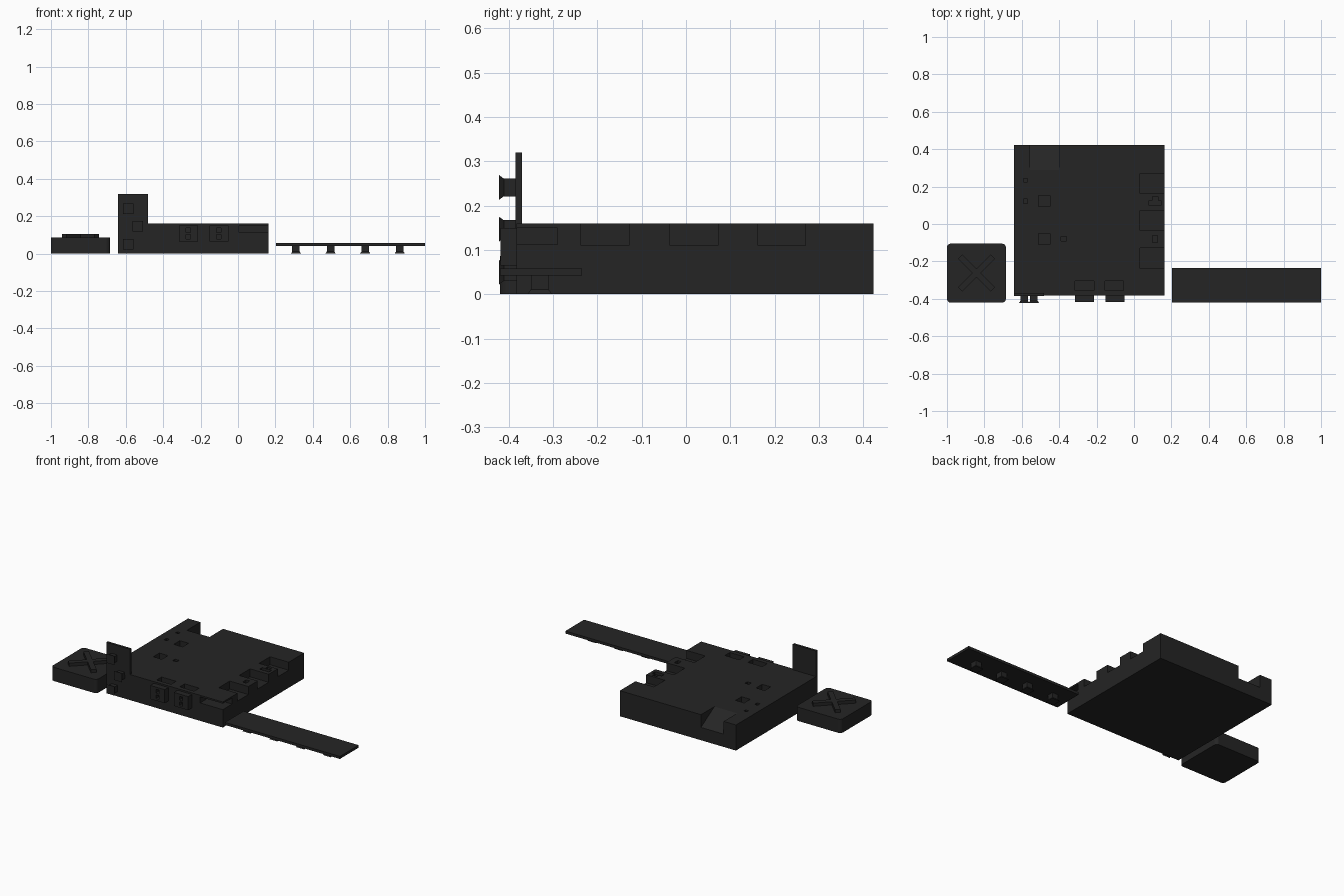
import bpy, bmesh, math
from mathutils import Matrix, Vector

if "Cube" in bpy.data.objects:
    bpy.data.objects.remove(bpy.data.objects["Cube"])

black = bpy.data.materials.new("matte black")
black.diffuse_color = (0.018, 0.018, 0.018, 1)
black.use_nodes = True
black.node_tree.nodes["Principled BSDF"].inputs["Base Color"].default_value = black.diffuse_color


def make(name, bm):
    bmesh.ops.recalc_face_normals(bm, faces=bm.faces)
    mesh = bpy.data.meshes.new(name)
    bm.to_mesh(mesh)
    bm.free()
    mesh.materials.append(black)
    ob = bpy.data.objects.new(name, mesh)
    bpy.context.collection.objects.link(ob)
    return ob


def add_box(bm, x0, x1, y0, y1, z0, z1):
    m = Matrix.Translation(((x0 + x1) / 2, (y0 + y1) / 2, (z0 + z1) / 2))
    m = m @ Matrix.Diagonal((x1 - x0, y1 - y0, z1 - z0, 1))
    return bmesh.ops.create_cube(bm, size=1, matrix=m)["verts"]


def box(name, *size):
    bm = bmesh.new()
    add_box(bm, *size)
    return make(name, bm)


def cut(ob, boxes, ramp=None):
    """Subtract boxes, and optionally one wedge, from ob."""
    bm = bmesh.new()
    for b in boxes:
        add_box(bm, *b)
    if ramp:
        x0, x1, profile = ramp
        f = bm.faces.new([bm.verts.new((x0, y, z)) for y, z in profile])
        ext = bmesh.ops.extrude_face_region(bm, geom=[f])["geom"]
        moved = [v for v in ext if isinstance(v, bmesh.types.BMVert)]
        bmesh.ops.translate(bm, verts=moved, vec=(x1 - x0, 0, 0))
    tool = make("cutter", bm)
    tool.hide_render = True
    mod = ob.modifiers.new("cut", 'BOOLEAN')
    mod.operation, mod.solver, mod.object = 'DIFFERENCE', 'EXACT', tool
    bpy.context.view_layer.objects.active = ob
    bpy.ops.object.modifier_apply(modifier=mod.name)
    bpy.data.objects.remove(tool)


def peg(name, base, direction, length):
    """Square stem that flares into a wider tip."""
    rot = Vector((0, 0, 1)).rotation_difference(Vector(direction)).to_matrix().to_4x4()
    bm = bmesh.new()
    rings = []
    for h, r in ((0, .02), (length - .011, .02), (length, .028)):
        rings.append([bm.verts.new((sx * r, sy * r, h))
                      for sx, sy in ((-1, -1), (1, -1), (1, 1), (-1, 1))])
    for a, b in zip(rings, rings[1:]):
        for i in range(4):
            j = (i + 1) % 4
            bm.faces.new((a[i], a[j], b[j], b[i]))
    bm.faces.new(rings[0][::-1])
    bm.faces.new(rings[-1])
    bm.transform(Matrix.Translation(base) @ rot)
    return make(name, bm)


# main block with side notches, top sockets, corner tunnel and rear ramp
body = box("main_block", -.642, .162, -.382, .423, 0, .16)
holes = [(.033, .2, y, y + .108, .11, .2) for y in (-.237, -.036, .162)]
holes += [(-.51, -.45, y, y + .06, .12, .2) for y in (-.11, .093)]
holes += [(-.59, -.57, .225, .243, .14, .2), (-.59, -.57, .11, .135, .14, .2),
          (-.39, -.362, -.09, -.066, .14, .2),
          (.08, .145, .1, .125, .135, .2), (.1, .128, .1251, .147, .135, .2),
          (.1, .125, -.098, -.062, .135, .2)]
holes += [(x, x + .1, -.355, -.306, .12, .2) for x in (-.315, -.155)]
holes += [(.005, .2, -.45, -.29, .112, .15)]
cut(body, holes, (-.557, -.4, [(.29, .16), (.44, .07), (.44, .2), (.29, .2)]))

# upright plate on the front left corner
box("upright_plate", -.642, -.48, -.385, -.37, .15, .32)

# flared pegs on the front
for x, z in ((-.587, .241), (-.535, .147), (-.587, .05)):
    peg("front_peg", (x, -.375, z), (0, -1, 0), .047)

# socket blocks on the front, each with two small holes
for x in (-.315, -.152):
    port = box("front_socket", x, x + .1, -.418, -.38, .065, .15)
    c = x + .05
    cut(port, [(c - .012, c + .012, -.45, -.39, z, z + .024) for z in (.078, .112)])

# plank with pegs below
box("plank", .203, 1, -.42, -.235, .042, .058)
for x in (.31, .495, .68, .865):
    peg("plank_peg", (x, -.33, .058), (0, 0, -1), .058)

# separate block with rounded corners
bm = bmesh.new()
add_box(bm, -1, -.685, -.42, -.105, 0, .086)
upright = [e for e in bm.edges if abs(e.verts[0].co.z - e.verts[1].co.z) > .01]
bmesh.ops.bevel(bm, geom=upright, offset=.02, segments=4, profile=.5, affect='EDGES')
make("rounded_block", bm)

# raised cross on the rounded block
bm = bmesh.new()
L, w = .123, .016
pts = [(L, -w), (L, w), (w, w)]
loop = []
for k in range(4):
    r = Matrix.Rotation(k * math.pi / 2 + math.pi / 4, 3, 'Z')
    loop += [bm.verts.new(r @ Vector((x, y, .08)) + Vector((-.842, -.262, 0))) for x, y in pts]
f = bm.faces.new(loop)
ext = bmesh.ops.extrude_face_region(bm, geom=[f])["geom"]
bmesh.ops.translate(bm, verts=[v for v in ext if isinstance(v, bmesh.types.BMVert)],
                    vec=(0, 0, .026))
make("raised_cross", bm)
